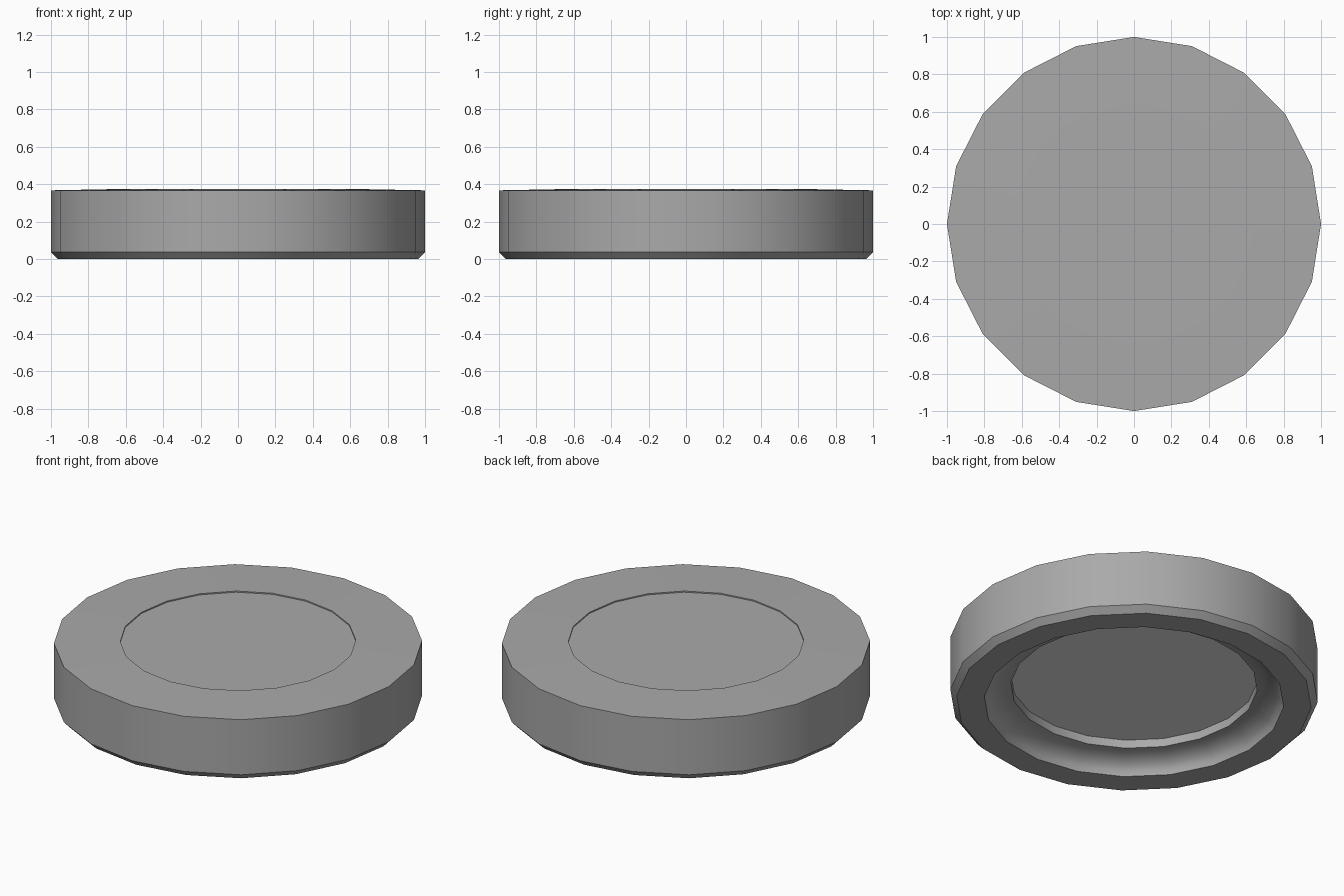
import bpy
import bmesh
import math

SIDES = 20

old = bpy.data.objects.get("Cube")
if old:
    bpy.data.objects.remove(old, do_unlink=True)


def material(name, value):
    mat = bpy.data.materials.new(name)
    mat.use_nodes = True
    colour = (value, value, value, 1)
    mat.diffuse_color = colour
    mat.node_tree.nodes["Principled BSDF"].inputs["Base Color"].default_value = colour
    return mat


grey = material("mid grey", 0.4)
pale = material("pale grey", 0.76)


def lathe(name, profile, mat):
    """Spin a (radius, height) profile; it runs from the underside's middle out and up."""
    bm = bmesh.new()
    rings = []
    for r, z in profile:
        if r == 0:
            rings.append([bm.verts.new((0, 0, z))])
        else:
            rings.append([bm.verts.new((r * math.cos(a), r * math.sin(a), z))
                          for a in (math.tau * i / SIDES for i in range(SIDES))])
    for low, high in zip(rings, rings[1:]):
        for i in range(SIDES):
            j = (i + 1) % SIDES
            if len(low) == 1:
                bm.faces.new((low[0], high[j], high[i]))
            elif len(high) == 1:
                bm.faces.new((low[i], low[j], high[0]))
            else:
                bm.faces.new((low[i], low[j], high[j], high[i]))
    mesh = bpy.data.meshes.new(name)
    bm.to_mesh(mesh)
    bm.free()
    mesh.materials.append(mat)
    obj = bpy.data.objects.new(name, mesh)
    bpy.context.collection.objects.link(obj)
    bpy.ops.object.select_all(action="DESELECT")
    obj.select_set(True)
    bpy.context.view_layer.objects.active = obj
    bpy.ops.object.shade_smooth_by_angle(angle=math.radians(30))


# Rounded hollow on the underside, from the inner step out to the foot ring
STEPS = 5
cove = [(0.67 + 0.145 * math.sin(t), 0.095 * math.cos(t))
        for t in (math.pi / 2 * i / STEPS for i in range(STEPS + 1))]

# Body: inner step, cove, foot ring, bevel, wall, sloping top rim, shallow recess
lathe("round_body", [(0.67, 0.145)] + cove + [
    (0.965, 0), (1, 0.037), (1, 0.367), (0.64, 0.374), (0.64, 0.367), (0, 0.367)], grey)

# Pale plate closing the underside
lathe("underside_plate", [(0, 0.145), (0.67, 0.145)], pale)
